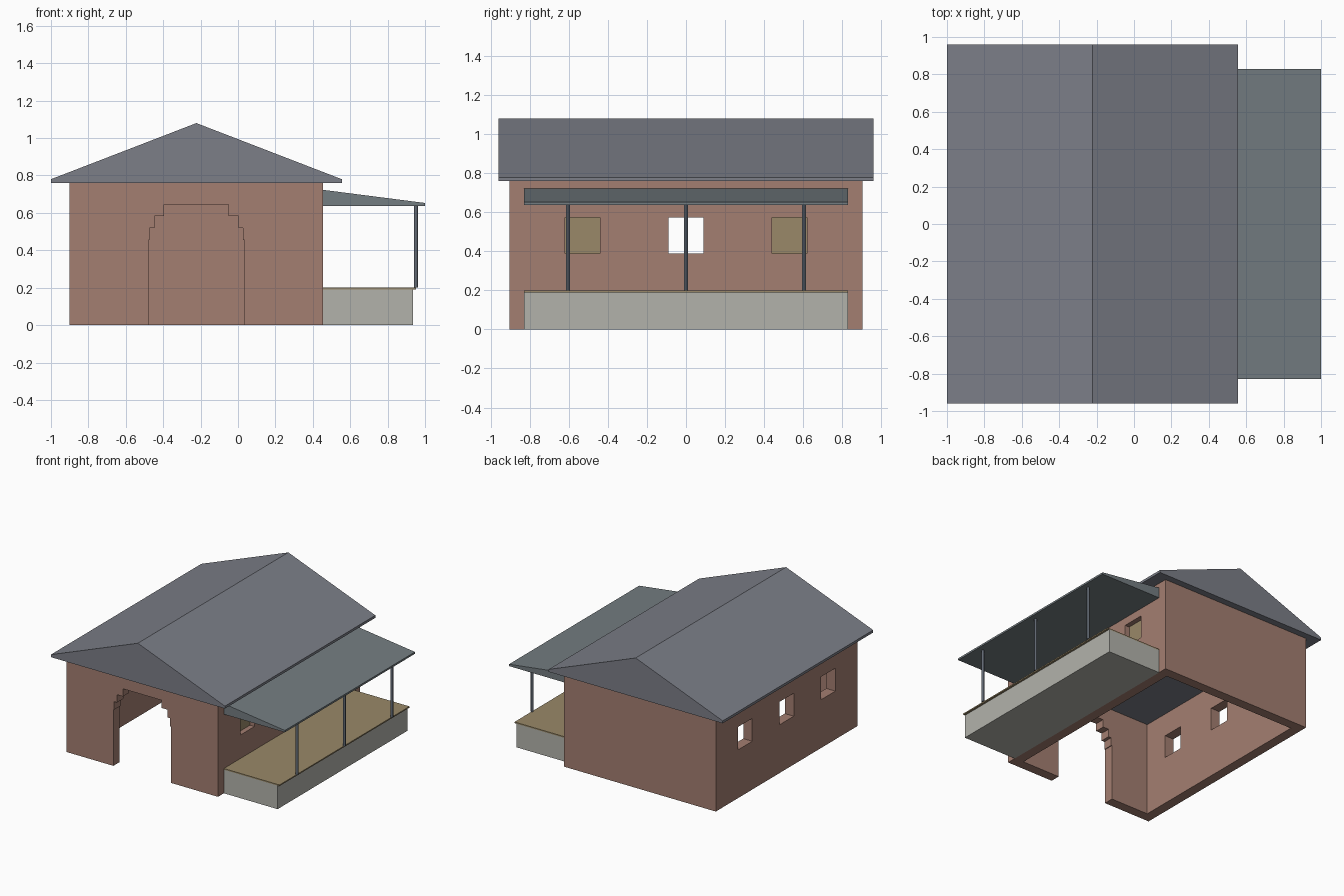
import bpy
import bmesh
from mathutils import Vector

if "Cube" in bpy.data.objects:
    bpy.data.objects.remove(bpy.data.objects["Cube"], do_unlink=True)


def material(name, rgb):
    mat = bpy.data.materials.new(name)
    mat.use_nodes = True
    mat.diffuse_color = (*rgb, 1)
    mat.node_tree.nodes["Principled BSDF"].inputs["Base Color"].default_value = (*rgb, 1)
    return mat


BRICK = material("red_brick", (0.37, 0.21, 0.165))
ROOF = material("slate_roof", (0.2, 0.21, 0.245))
PORCH_ROOF = material("porch_roof_grey", (0.175, 0.205, 0.22))
CONCRETE = material("concrete", (0.45, 0.45, 0.41))
WOOD = material("tan_wood", (0.32, 0.25, 0.14))
METAL = material("post_metal", (0.12, 0.14, 0.17))


def prism(name, profile, y0, y1, mat=None):
    """Extrude an x-z outline along y."""
    bm = bmesh.new()
    face = bm.faces.new([bm.verts.new((x, y0, z)) for x, z in profile])
    ext = bmesh.ops.extrude_face_region(bm, geom=[face])
    moved = [g for g in ext["geom"] if isinstance(g, bmesh.types.BMVert)]
    bmesh.ops.translate(bm, verts=moved, vec=Vector((0, y1 - y0, 0)))
    bmesh.ops.recalc_face_normals(bm, faces=bm.faces)
    mesh = bpy.data.meshes.new(name)
    bm.to_mesh(mesh)
    bm.free()
    obj = bpy.data.objects.new(name, mesh)
    bpy.context.collection.objects.link(obj)
    if mat:
        mesh.materials.append(mat)
    return obj


def box(name, x0, x1, y0, y1, z0, z1, mat=None):
    return prism(name, [(x0, z0), (x1, z0), (x1, z1), (x0, z1)], y0, y1, mat)


def cut(target, cutter):
    """Subtract the cutter and discard it."""
    mod = target.modifiers.new("cut", "BOOLEAN")
    mod.operation = "DIFFERENCE"
    mod.solver = "EXACT"
    mod.object = cutter
    bpy.context.view_layer.objects.active = target
    bpy.ops.object.modifier_apply(modifier=mod.name)
    bpy.data.objects.remove(cutter, do_unlink=True)


LEFT, RIGHT, DEPTH, EAVE = -0.9, 0.455, 0.905, 0.76
THICK = 0.08
MID = (LEFT + RIGHT) / 2
PORCH = 0.83
WIN_Y = 0.53
WIN_Z = (0.39, 0.575)

# Hollow walls, open below
walls = box("walls", LEFT, RIGHT, -DEPTH, DEPTH, 0, EAVE, BRICK)
cut(walls, box("room_cutter", LEFT + THICK, RIGHT - THICK,
               -DEPTH + THICK, DEPTH - THICK, -0.1, EAVE + 0.1))

# Windows through both side walls
for y in (-WIN_Y, 0, WIN_Y):
    cut(walls, box("window_cutter", -1.2, 1.2, y - 0.09, y + 0.09, *WIN_Z))

# Stepped front doorway
steps = [(0.257, -0.1), (0.257, 0.455), (0.25, 0.455), (0.25, 0.52), (0.225, 0.52),
         (0.225, 0.583), (0.172, 0.583), (0.172, 0.645)]
outline = [(MID + x, z) for x, z in steps] + [(MID - x, z) for x, z in reversed(steps)]
cut(walls, prism("door_cutter", outline, -1.1, -DEPTH + THICK + 0.05))

# Wooden panels in the outer porch windows
for name, y in (("front_window_panel", -WIN_Y), ("back_window_panel", WIN_Y)):
    box(name, RIGHT - 0.06, RIGHT - 0.04, y - 0.09, y + 0.09, *WIN_Z, WOOD)

# Gable roof
prism("main_roof", [(-1, EAVE), (0.555, EAVE), (0.555, 0.78), (MID, 1.08), (-1, 0.78)],
      -0.96, 0.96, ROOF)

# Porch
box("porch_base", RIGHT, 0.935, -PORCH, PORCH, 0, 0.19, CONCRETE)
box("porch_deck", RIGHT, 0.951, -PORCH, PORCH, 0.19, 0.2, WOOD)
prism("porch_roof", [(RIGHT, 0.638), (1, 0.638), (1, 0.653), (RIGHT, 0.723)],
      -PORCH, PORCH, PORCH_ROOF)

# Round porch posts
for name, y in (("front_post", -0.605), ("middle_post", 0), ("back_post", 0.605)):
    bpy.ops.mesh.primitive_cylinder_add(vertices=12, radius=0.011, depth=0.44,
                                        location=(0.951, y, 0.42))
    post = bpy.context.object
    post.name = name
    post.data.materials.append(METAL)
    bpy.ops.object.shade_smooth_by_angle()
